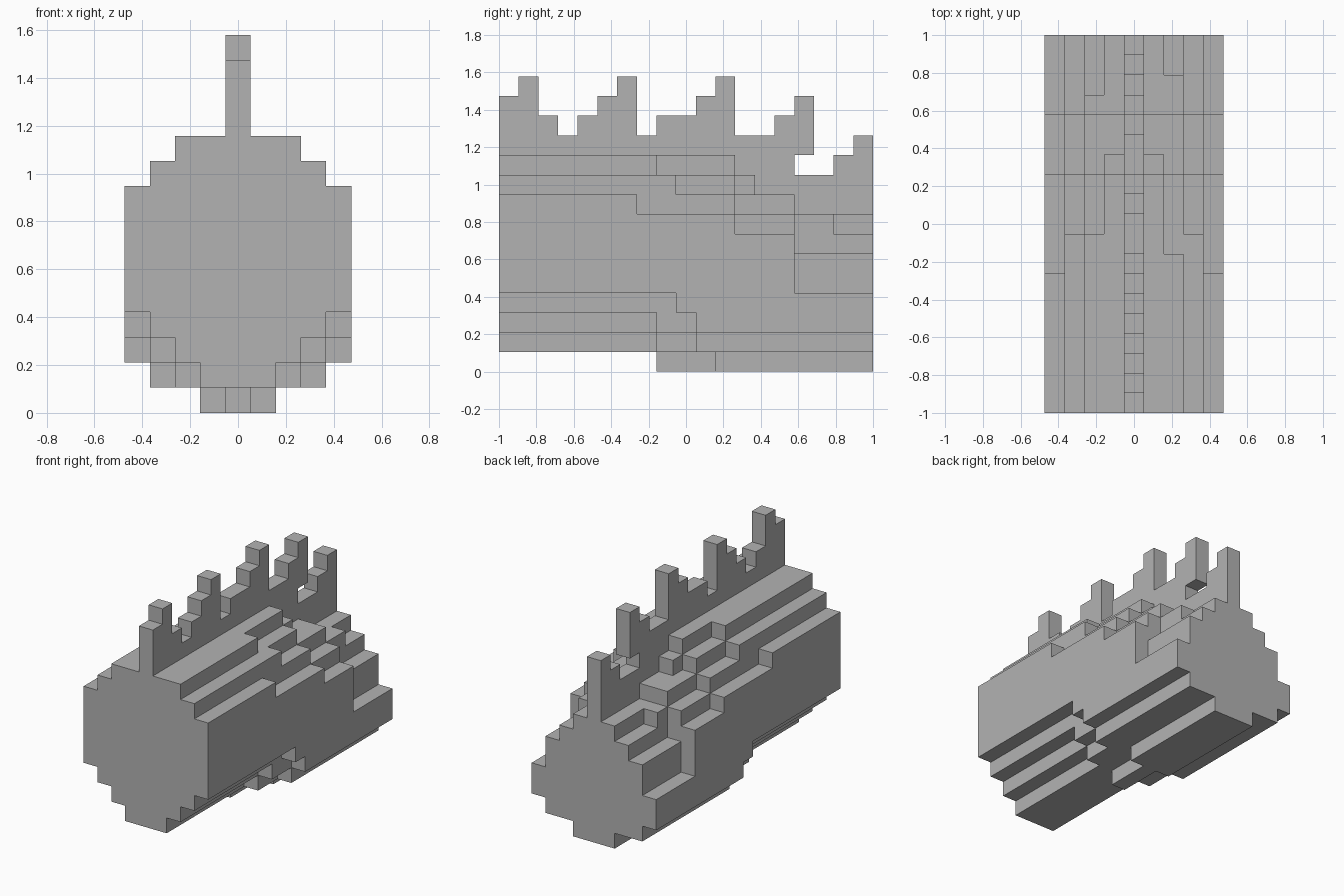
import bpy
import bmesh
from mathutils import Vector

if "Cube" in bpy.data.objects:
    bpy.data.objects.remove(bpy.data.objects["Cube"])

LENGTH = 19
CELL = 2 / LENGTH

# One grey for the whole model
grey = bpy.data.materials.new("stone_grey")
grey.use_nodes = True
grey.diffuse_color = (0.45, 0.45, 0.45, 1)
bsdf = next(n for n in grey.node_tree.nodes if n.type == 'BSDF_PRINCIPLED')
bsdf.inputs["Base Color"].default_value = grey.diffuse_color


def level(steps, j):
    """Height at row j of a stepped profile: {first row: height}."""
    return [h for start, h in steps.items() if start <= j][-1]


# Stepped top and underside of each lengthwise strip, by distance from the middle
tops = [
    {0: 11, 12: 10, 13: 9, 15: 8},
    {0: 11, 12: 10, 13: 9, 15: 8},
    {0: 11, 8: 10, 12: 9, 15: 8, 17: 7},
    {0: 10, 9: 9, 12: 8, 15: 6},
    {0: 9, 7: 8, 12: 7, 15: 4},
]
bottoms = [
    {0: 1, 8: 0},
    {0: 1, 11: 0},
    {0: 2, 8: 1},
    {0: 3, 8: 2, 10: 1},
    {0: 4, 9: 3, 10: 2},
]
# The right shoulder strip steps at slightly different rows
right_shoulder = {0: 11, 9: 10, 12: 9, 15: 8, 16: 7}

body = set()
for i in range(-4, 5):
    top = right_shoulder if i == -2 else tops[abs(i)]
    for j in range(LENGTH):
        for k in range(level(bottoms[abs(i)], j), level(top, j)):
            body.add((i, j, k))

# Jagged crest along the middle, with a notch under its rear spike
crest_heights = [14, 15, 13, 12, 13, 14, 15, 12, 13, 13,
                 14, 15, 12, 12, 13, 14, 10, 11, 12]
crest = {(0, j, k) for j, h in enumerate(crest_heights)
         for k in range(level(tops[0], j), h)}
crest.discard((0, 15, 10))

solid = body | crest


def build(name, cells):
    """Skin the blocks with outside faces only and merge flat areas."""
    bm = bmesh.new()
    for cell in sorted(cells):
        for axis in range(3):
            for sign in (-1, 1):
                n = Vector((0, 0, 0))
                n[axis] = sign
                if tuple(int(c + d) for c, d in zip(cell, n)) in solid:
                    continue
                u = Vector((0, 0, 0))
                u[(axis + 1) % 3] = 0.5
                v = n.cross(u)
                mid = Vector(cell) + n / 2
                mid += Vector((0, 0.5 - LENGTH / 2, 0.5))
                corners = (mid - u - v, mid + u - v, mid + u + v, mid - u + v)
                bm.faces.new([bm.verts.new(c * CELL) for c in corners])
    bmesh.ops.remove_doubles(bm, verts=bm.verts, dist=CELL / 100)
    bmesh.ops.dissolve_limit(bm, angle_limit=0.01, verts=bm.verts, edges=bm.edges)
    mesh = bpy.data.meshes.new(name)
    bm.to_mesh(mesh)
    bm.free()
    mesh.materials.append(grey)
    bpy.context.collection.objects.link(bpy.data.objects.new(name, mesh))


build("stepped_body", body)
build("jagged_crest", crest)
